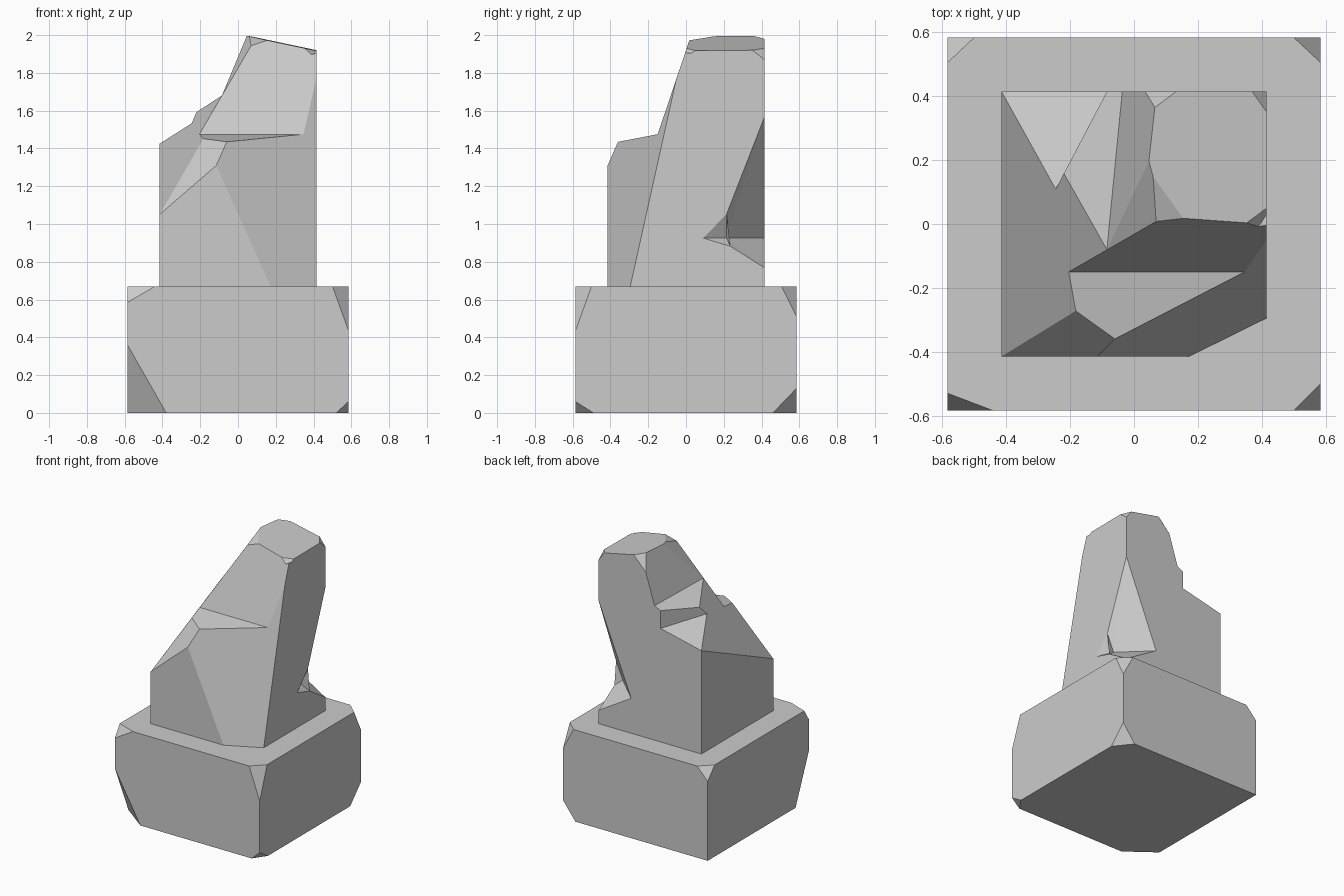
import bpy, bmesh
from mathutils import Vector

if "Cube" in bpy.data.objects:
    bpy.data.objects.remove(bpy.data.objects["Cube"])

KEEP = Vector((0.1, 0.2, 1.0))


def new_object(name, bm):
    me = bpy.data.meshes.new(name)
    bmesh.ops.recalc_face_normals(bm, faces=bm.faces)
    bm.to_mesh(me)
    bm.free()
    ob = bpy.data.objects.new(name, me)
    bpy.context.collection.objects.link(ob)
    return ob


def clipped_box(name, half, z0, z1, planes, keep):
    """Box trimmed by planes (three points each), keeping the side of 'keep'."""
    bm = bmesh.new()
    bmesh.ops.create_cube(bm, size=1)
    for v in bm.verts:
        v.co = (v.co.x * 2 * half, v.co.y * 2 * half, z0 + (v.co.z + 0.5) * (z1 - z0))
    for pts in planes:
        a, b, c = (Vector(p) for p in pts)
        n = (b - a).cross(c - a).normalized()
        if n.dot(keep - a) > 0:
            n = -n
        geom = bm.verts[:] + bm.edges[:] + bm.faces[:]
        bmesh.ops.bisect_plane(bm, geom=geom, dist=1e-6, plane_co=a, plane_no=n, clear_outer=True)
        rim = [e for e in bm.edges if e.is_boundary]
        if rim:
            bmesh.ops.holes_fill(bm, edges=rim, sides=0)
    return new_object(name, bm)


def hull(name, points):
    bm = bmesh.new()
    for p in points:
        bm.verts.new(p)
    bmesh.ops.convex_hull(bm, input=bm.verts)
    return new_object(name, bm)


def boolean(ob, other, op):
    m = ob.modifiers.new(op, 'BOOLEAN')
    m.operation, m.solver, m.object = op, 'EXACT', other
    bpy.context.view_layer.objects.active = ob
    bpy.ops.object.modifier_apply(modifier=m.name)
    bpy.data.objects.remove(other)


# Plinth with chipped corners: signs / top or bottom, then reach of each chip
B, H = 0.585, 0.67
chips = [((-1, -1, 1), (0.145, 0.055, 0.085)), ((1, -1, 1), (0.085, 0.085, 0.235)),
         ((1, 1, 1), (0.085, 0.08, 0.16)), ((-1, 1, 1), (0.085, 0.08, 0.09)),
         ((-1, -1, 0), (0.205, 0.155, 0.36)), ((1, -1, 0), (0.065, 0.095, 0.06)),
         ((1, 1, 0), (0.10, 0.125, 0.13))]
planes = []
for (sx, sy, top), (dx, dy, dz) in chips:
    x, y, z = sx * B, sy * B, H * top
    planes.append([(x - sx * dx, y, z), (x, y - sy * dy, z), (x, y, z + (-dz if top else dz))])
clipped_box("plinth", B, 0, H, planes, Vector((0, 0, H / 2)))

# Landmarks on the break
S = 0.415
A, I, G = (0, 0, 1.92), (-0.085, -0.08, 1.68), (0.035, S, 1.88)
peak, E, F = (0.03, 0.19, 2.0), (0.05, 0.355, 1.995), (0.13, S, 1.978)
M, N, R = (-0.205, -0.15, 1.475), (0.36, -0.15, 1.475), (-0.06, -0.36, 1.435)
T, X, Q = (-0.115, -S, 1.31), (S, -0.165, 1.255), (-0.18, -0.275, 1.45)
L, C0, K = (-S, S, 1.425), (-S, -S, 1.05), (-0.245, 0.11, 1.533)
J, J2 = (-0.085, S, 1.63), (-0.085, S, 1.50)

# Break planes
front = (M, N, A)
wall = (T, R, X)
left = (L, C0, I)
floor = (L, J2, K)
chamfer = (C0, T, Q)
top = (peak, (0.355, 0.005, 1.93), (0.37, S, 1.93))

# Convex lumps of the broken shaft
lumps = {
    "spire": [front, wall, (A, I, G), top, (A, peak, (0.16, 0.02, 1.975)), (E, F, G),
              ((0.355, 0.005, 1.93), (S, -0.02, 1.87), (S, 0.06, 1.925)),
              ((0.37, S, 1.93), (S, 0.345, 1.925), (S, S, 1.87)), left],
    "slab": [front, wall, left, (I, (0, S, 1.67), J), (J, J2, K), chamfer],
    "back_step": [front, wall, left, floor, chamfer],
    "front_step": [wall, left, floor, chamfer, (M, N, R)],
    "ledge": [left, floor, chamfer, (T, X, (S, -S, 1.175)), (M, N, R)],
}
shaft = None
for name, cuts in lumps.items():
    ob = clipped_box(name, S, H, 2.05, cuts, KEEP)
    if shaft is None:
        shaft = ob
    else:
        boolean(shaft, ob, 'UNION')
shaft.name = "broken_shaft"

# Gouge in the back right edge
O = S + 0.003
inner, side, tip = (0.36, 0.215, 0.925), (O, 0.215, 1.06), (O, 0.235, 0.88)
boolean(shaft, hull("gouge", [(O, O, 1.58), side, inner, (0.15, O, 0.925), (O, O, 0.765), tip]),
        'DIFFERENCE')
boolean(shaft, hull("gouge_tip", [side, inner, (O, 0.085, 0.925), tip]), 'DIFFERENCE')

# Merge coplanar leftovers into clean flat faces
bm = bmesh.new()
bm.from_mesh(shaft.data)
bmesh.ops.remove_doubles(bm, verts=bm.verts, dist=1e-4)
bmesh.ops.dissolve_limit(bm, angle_limit=0.01, verts=bm.verts, edges=bm.edges)
bm.to_mesh(shaft.data)
bm.free()
